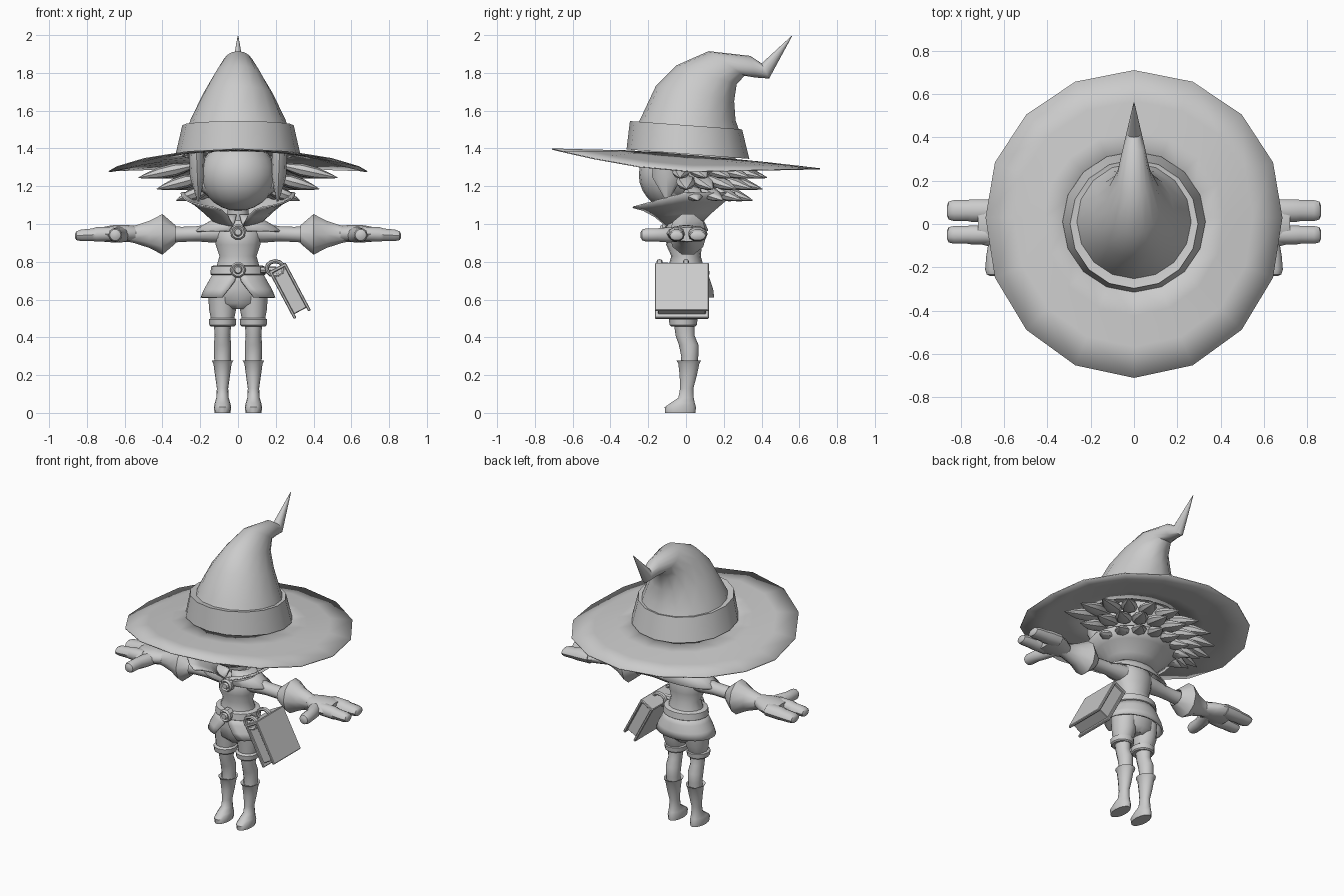
import bpy, bmesh
from math import sin, cos, pi, radians
from mathutils import Vector, Matrix

cube = bpy.data.objects.get("Cube")
if cube:
    bpy.data.objects.remove(cube)

grey = bpy.data.materials.new("plain_grey")
grey.use_nodes = True
COLOUR = (0.6, 0.6, 0.6, 1)
grey.diffuse_color = COLOUR
grey.node_tree.nodes["Principled BSDF"].inputs["Base Color"].default_value = COLOUR


def finish(name, bm, angle=40, thick=0):
    """Turn a bmesh into a smooth shaded object, optionally with thickness."""
    bmesh.ops.recalc_face_normals(bm, faces=bm.faces)
    mesh = bpy.data.meshes.new(name)
    bm.to_mesh(mesh)
    bm.free()
    mesh.shade_smooth()
    mesh.set_sharp_from_angle(angle=radians(angle))
    mesh.materials.append(grey)
    ob = bpy.data.objects.new(name, mesh)
    bpy.context.collection.objects.link(ob)
    if thick:
        mod = ob.modifiers.new("thickness", 'SOLIDIFY')
        mod.thickness = thick
    return ob


def skin(bm, rings, closed=True, caps=True):
    """Bridge rings of points with quads."""
    rows = [[bm.verts.new(p) for p in r] for r in rings]
    n = len(rows[0])
    for a, b in zip(rows, rows[1:]):
        for i in range(n if closed else n - 1):
            j = (i + 1) % n
            bm.faces.new((a[i], a[j], b[j], b[i]))
    if caps:
        bm.faces.new(rows[0])
        bm.faces.new(rows[-1])


def ring(centre, u, v, n, start=0, end=2 * pi, closed=True):
    steps = n if closed else n - 1
    c, u, v = Vector(centre), Vector(u), Vector(v)
    return [c + u * cos(start + (end - start) * i / steps)
            + v * sin(start + (end - start) * i / steps) for i in range(n)]


def column(name, rows, x=0, n=12, **kw):
    """Upright loft; rows are (z, x offset, y, x radius, y radius)."""
    bm = bmesh.new()
    skin(bm, [ring((x + dx, y, z), (rx, 0, 0), (0, ry, 0), n) for z, dx, y, rx, ry in rows])
    return finish(name, bm, **kw)


def limb(name, rows, side, n=12, **kw):
    """Sideways loft; rows are (x, y, z, y radius, z radius)."""
    bm = bmesh.new()
    skin(bm, [ring((side * x, y, z), (0, ry, 0), (0, 0, rz), n) for x, y, z, ry, rz in rows])
    return finish(name, bm, **kw)


def spike(bm, base, tip, profile, n=8):
    """Leaf shaped lock; profile rows are (position, width, thickness)."""
    base, tip = Vector(base), Vector(tip)
    d = tip - base
    u = d.cross(Vector((0, 0, 1))).normalized()
    v = u.cross(d).normalized()
    skin(bm, [ring(base + d * t, u * w, v * h, n) for t, w, h in profile])


def ball(name, centre, radii):
    bm = bmesh.new()
    bmesh.ops.create_uvsphere(bm, u_segments=20, v_segments=14, radius=1,
                              matrix=Matrix.Translation(centre) @ Matrix.Diagonal((*radii, 1)))
    return finish(name, bm)


# Hat crown, bending backwards to a kinked tip: front y, z, back y, z, half width
crown = [(-.27, 1.50, .29, 1.47, .275), (-.24, 1.56, .262, 1.55, .25),
         (-.16, 1.73, .255, 1.65, .185), (-.05, 1.84, .268, 1.74, .125),
         (.12, 1.915, .31, 1.785, .08), (.34, 1.89, .37, 1.775, .05),
         (.40, 1.85, .44, 1.77, .035), (.558, 1.995, .562, 1.995, .002)]
bm = bmesh.new()
skin(bm, [ring((0, (a + c) / 2, (b + d) / 2), (w, 0, 0), (0, (c - a) / 2, (d - b) / 2), 16)
          for a, b, c, d, w in crown])
finish("hat_crown", bm)

# Hat band
bm = bmesh.new()
skin(bm, [ring((0, y, z), (rx, 0, 0), (0, ry, -tilt), 16) for y, z, rx, ry, tilt in
          [(.01, 1.37, .33, .325, .025), (0, 1.523, .295, .297, .022), (.01, 1.515, .26, .26, .02)]])
finish("hat_band", bm)

# Hat brim: lifted at the front, drooping at the sides
bm = bmesh.new()
brim = []
for t in (0, .3, .65, 1):
    row = []
    for p in ring((0, 0, 0), (1, 0, 0), (0, 1, 0), 16):
        rim = 1.28 + (.12 * abs(p.y) ** 1.6 if p.y < 0 else .015 * p.y)
        inner = 1.365 - .025 * p.y
        r = .3 + t * (.385 + .025 * abs(p.y))
        row.append((p.x * r, p.y * r + .03 * (1 - abs(p.y)), inner + (rim - inner) * t ** 1.1))
    brim.append(row)
skin(bm, brim, caps=False)
finish("hat_brim", bm, thick=.006)

# Head, face and the cap of hair around it
ball("face", (0, -.05, 1.26), (.2, .2, .19))
bm = bmesh.new()
bmesh.ops.create_uvsphere(bm, u_segments=24, v_segments=14, radius=1,
                          matrix=Matrix.Translation((0, 0, 1.3)) @ Matrix.Diagonal((.25, .27, .2, 1)))
front = [f for f in bm.faces if f.calc_center_median().y < -.13]
bmesh.ops.delete(bm, geom=front, context='FACES')
finish("hair_cap", bm, thick=.015)

# Front locks beside the face
bm = bmesh.new()
for s in (-1, 1):
    spike(bm, (s * .17, -.19, 1.38), (s * .17, -.19, 1.1),
          [(0, .06, .05), (.4, .075, .05), (.75, .05, .035), (1, .003, .003)])
    spike(bm, (s * .22, -.1, 1.38), (s * .21, -.1, 1.12),
          [(0, .07, .04), (.5, .08, .04), (1, .005, .005)])
finish("front_locks", bm)

# Layers of leaf shaped hair round the back: height, side reach, back reach, count
leaf = [(0, .025, .018), (.3, .052, .034), (.6, .045, .03), (.85, .02, .014), (1, .002, .002)]
bm = bmesh.new()
for z, rx, ry, count, shift in [(1.255, .53, .42, 11, 0), (1.195, .43, .4, 10, .08), (1.135, .33, .35, 8, .25)]:
    for i in range(count):
        a = -.1 + shift + (pi + .2 - 2 * shift) * i / (count - 1)
        x, y = cos(a), sin(a)
        spike(bm, (x * rx * .48, y * ry * .45, z + .05), (x * rx, .01 + y * ry, z - .01), leaf)
finish("back_hair", bm)

# Flared collar, open at the front
gap = -pi / 2
bm = bmesh.new()
rows = []
for z, rx, ry, half in [(.99, .1, .08, .25), (1.05, .17, .15, .3), (1.1, .235, .22, .38), (1.14, .3, .29, .45)]:
    row = ring((0, -.02, z), (rx, 0, 0), (0, ry, 0), 24, gap + half, gap + 2 * pi - half, False)
    lift = (z - .99) / .15
    rows.append([p + Vector((0, 0, lift * (.03 + .08 * min(p.y, 0) / .29))) for p in row])
skin(bm, rows, closed=False, caps=False)
finish("collar", bm, thick=.008)

# Neck, torso and shoulder cape
column("neck", [(.95, 0, 0, .06, .055), (1.12, 0, -.02, .055, .055)])
column("torso", [(.70, 0, 0, .13, .11), (.77, 0, 0, .115, .095), (.83, 0, 0, .098, .078),
                 (.89, 0, -.01, .118, .095), (.95, 0, -.005, .125, .095),
                 (1.0, 0, 0, .11, .075), (1.03, 0, 0, .06, .055)], n=16)
bm = bmesh.new()
skin(bm, [ring((0, 0, z), (rx, 0, 0), (0, ry, 0), 20, gap + h, gap + 2 * pi - h, False)
          for z, rx, ry, h in [(1.05, .09, .08, .1), (1.01, .16, .1, .12), (.965, .24, .12, .2)]],
     closed=False, caps=False)
finish("shoulder_cape", bm, thick=.008)

# Brooch and belt buckle facing forwards
for name, y, z, r in [("brooch", -.115, .957, .042), ("belt_buckle", -.125, .757, .042)]:
    bm = bmesh.new()
    skin(bm, [ring((0, y + dy, z), (r * k, 0, 0), (0, 0, r * k), 10) for dy, k in
              [(.03, 1), (-.01, 1), (-.022, .8), (-.015, .55), (-.028, .4)]])
    finish(name, bm, angle=30)

# Belt and open fronted coat skirt
column("belt", [(.73, 0, 0, .14, .118), (.735, 0, 0, .147, .125), (.775, 0, 0, .142, .12),
                (.78, 0, 0, .13, .11)], n=20)
bm = bmesh.new()
skin(bm, [ring((0, 0, z), (rx, 0, 0), (0, ry, 0), 24, gap + h, gap + 2 * pi - h, False)
          for z, rx, ry, h in [(.745, .13, .115, .04), (.70, .155, .13, .12),
                               (.655, .18, .145, .3), (.612, .198, .15, .45)]],
     closed=False, caps=False)
finish("coat_skirt", bm, thick=.012)
column("hips", [(.55, 0, 0, .05, .06), (.58, 0, 0, .13, .09), (.66, 0, 0, .15, .105), (.74, 0, 0, .125, .1)])

for side, word in ((1, "left"), (-1, "right")):
    # Legs
    x = side * .082
    column(word + "_shorts_leg", [(.49, 0, -.01, .06, .062), (.55, 0, 0, .072, .078), (.64, 0, 0, .075, .09)], x)
    column(word + "_shorts_cuff", [(.458, 0, -.015, .062, .064), (.465, 0, -.015, .07, .072),
                                   (.495, 0, -.015, .073, .076), (.503, 0, -.015, .06, .064)], x)
    column(word + "_leg", [(.24, 0, .015, .043, .045), (.3, 0, .02, .044, .045), (.36, 0, .014, .046, .052),
                           (.41, 0, -.005, .041, .05), (.48, 0, -.01, .047, .055)], x)
    column(word + "_boot", [(.0, 0, -.03, .042, .082), (.03, 0, -.03, .046, .085), (.052, 0, -.018, .041, .066),
                            (.08, 0, 0, .033, .042), (.13, 0, .004, .03, .036), (.2, 0, .012, .04, .047),
                            (.26, 0, .015, .048, .057), (.278, 0, .015, .058, .067),
                            (.27, 0, .015, .042, .05)], x, n=14, angle=50)
    # Sleeve, gauntlet and hand
    limb(word + "_sleeve", [(.08, 0, .955, .06, .055), (.14, 0, .952, .055, .05), (.22, 0, .948, .045, .04),
                            (.3, 0, .945, .043, .04), (.42, 0, .945, .05, .05)], side)
    limb(word + "_gauntlet", [(.41, 0, .945, .04, .045), (.33, 0, .945, .06, .05), (.4, .01, .945, .1, .113),
                              (.47, .005, .945, .065, .075), (.55, 0, .945, .045, .048),
                              (.6, 0, .948, .055, .04)], side, n=10)
    limb(word + "_palm", [(.54, 0, .948, .045, .042), (.6, 0, .95, .085, .046), (.67, .005, .948, .108, .045),
                          (.72, .01, .945, .1, .038)], side)
    for finger, y, r in (("front_finger", -.05, .044), ("back_finger", .062, .052)):
        limb(word + "_" + finger, [(.66, y, .948, r, .04), (.75, y, .945, r, .04), (.77, y, .943, r * .93, .035),
                                   (.83, y, .94, r * .93, .032), (.855, y, .938, r * .8, .025),
                                   (.862, y, .937, r * .5, .014)], side, n=10)
    bm = bmesh.new()
    skin(bm, [ring((side * tx, y, .942), (r, 0, 0), (0, 0, r), 10) for tx, y, r in
              [(.6, -.02, .035), (.63, -.09, .042), (.645, -.15, .037), (.65, -.21, .037),
               (.65, -.232, .03), (.65, -.24, .015)]])
    finish(word + "_thumb", bm)

# Book hanging from the belt: two covers, a spine at the top and inset pages
place = Matrix.Translation((.274, -.022, .646)) @ Matrix.Rotation(radians(-28), 4, 'Y')
for name, offset, size in [("book_inner_cover", (-.043, 0, 0), (.016, .285, .285)),
                           ("book_outer_cover", (.043, 0, 0), (.016, .285, .285)),
                           ("book_spine", (0, 0, .134), (.1, .285, .018)),
                           ("book_pages", (0, 0, .005), (.08, .255, .25))]:
    bm = bmesh.new()
    bmesh.ops.create_cube(bm, size=1, matrix=place @ Matrix.Translation(offset) @ Matrix.Diagonal((*size, 1)))
    bmesh.ops.bevel(bm, geom=bm.edges[:], offset=.004, segments=1, affect='EDGES')
    finish(name, bm, angle=30)

# Strap loops holding the book
for y in (-.14, 0):
    bm = bmesh.new()
    skin(bm, [ring((.197 + .045 * cos(a), y, .765 + .038 * sin(a)),
                   (.011 * cos(a), 0, .011 * sin(a)), (0, .016, 0), 8)
              for a in [pi * 2 * i / 12 for i in range(13)]], caps=False)
    finish("strap_loop", bm)
bm = bmesh.new()
spike(bm, (.12, -.07, .757), (.2, -.07, .757), [(0, .03, .018), (1, .02, .018)])
finish("belt_strap", bm)
